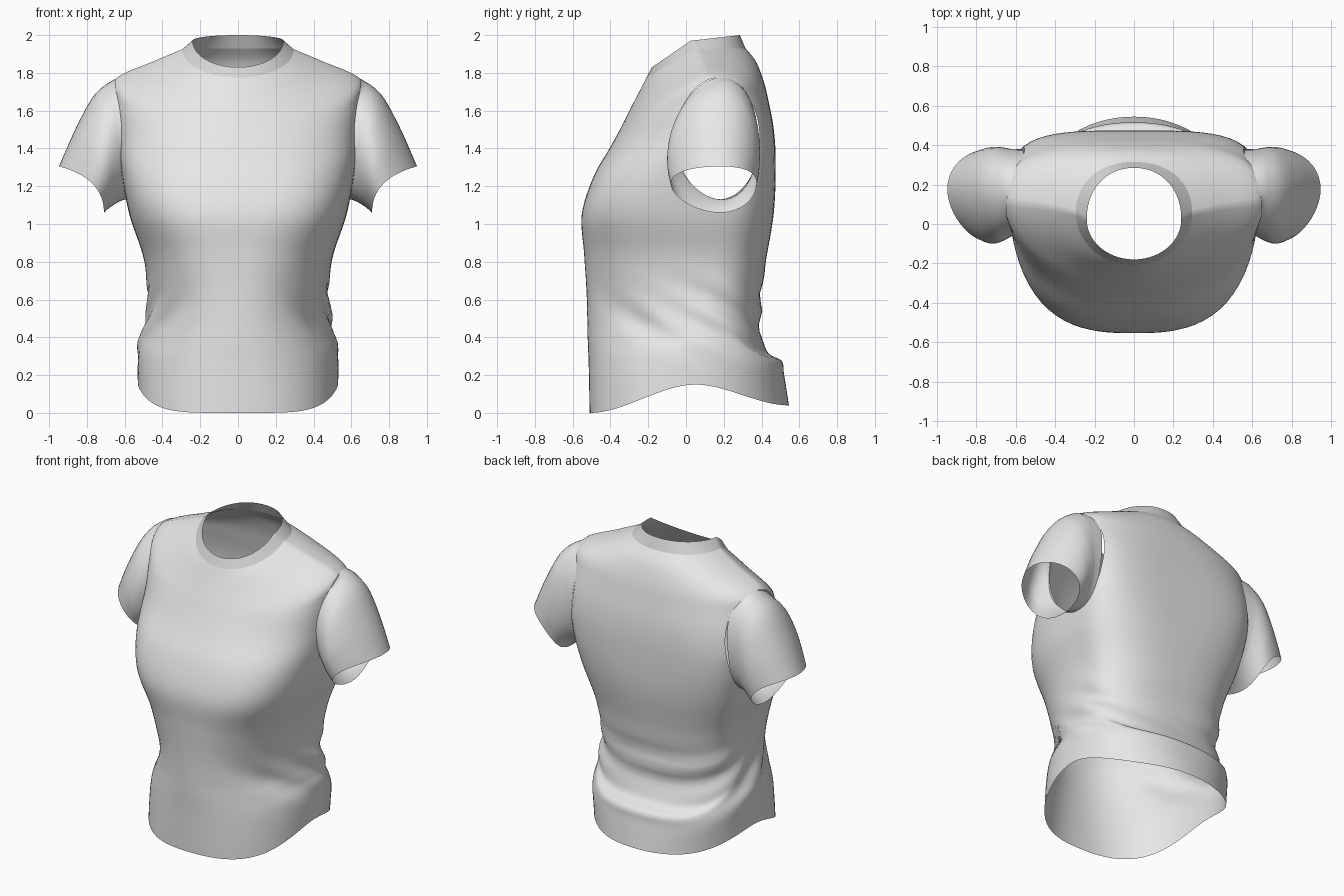
import bpy, bmesh, math
from mathutils import Vector
from mathutils.bvhtree import BVHTree

if "Cube" in bpy.data.objects:
    bpy.data.objects.remove(bpy.data.objects["Cube"])

COLS = 96


def material(name, grey):
    m = bpy.data.materials.new(name)
    m.diffuse_color = (grey, grey, grey, 1)
    m.use_nodes = True
    m.node_tree.nodes["Principled BSDF"].inputs["Base Color"].default_value = m.diffuse_color
    return m


FABRIC = material("light grey jersey", 0.8)
RIB = material("grey rib knit", 0.67)


def spline(rows, steps):
    """Catmull-Rom between rows of numbers."""
    out = []
    for i in range(len(rows) - 1):
        p = [rows[max(0, min(len(rows) - 1, i + k))] for k in (-1, 0, 1, 2)]
        for s in range(steps):
            t = s / steps
            out.append([0.5 * (2 * b + (c - a) * t + (2 * a - 5 * b + 4 * c - d) * t * t
                               + (3 * b - a - 3 * c + d) * t ** 3) for a, b, c, d in zip(*p)])
    out.append(list(rows[-1]))
    return out


def loft(name, rings, mat, flip=False):
    """Skin closed rings into an open tube."""
    n = len(rings[0])
    faces = []
    for j in range(len(rings) - 1):
        for i in range(n):
            k = (i + 1) % n
            f = [j * n + i, j * n + k, (j + 1) * n + k, (j + 1) * n + i]
            faces.append(f[::-1] if flip else f)
    me = bpy.data.meshes.new(name)
    me.from_pydata([v for r in rings for v in r], [], faces)
    me.materials.append(mat)
    for p in me.polygons:
        p.use_smooth = True
    ob = bpy.data.objects.new(name, me)
    bpy.context.collection.objects.link(ob)
    return ob


def bump(z, centre, width):
    return math.exp(-((z - centre) / width) ** 2)


def clamp(v):
    return min(1, max(0, v))


def body_ring(row):
    """Rounded cross-section whose height varies from front to side to back."""
    w, yf, yb, zf, zs, zb = row
    # widest point moves back towards the armpit; boxiest at the chest
    ys = 0.14 - (0.09 * ((1.4 - zs) / 1.25) ** 2 if zs < 1.4 else 0.08 * ((zs - 1.4) / 0.52) ** 4)
    nf = 2 + bump(zs, 1.15, 0.38) + 0.35 * bump(zs, 0.1, 0.3) - 0.25 * bump(zs, 1.8, 0.07)
    nb = 2 + 1.8 * bump(zs, 1.35, 0.38) + 0.4 * bump(zs, 0.6, 0.35)
    straight = clamp((zs - 1.5) / 0.4)
    ring = []
    for i in range(COLS):
        a = 2 * math.pi * i / COLS
        c, s = math.cos(a), math.sin(a)
        n = nf if s < 0 else nb
        d = (abs(c) ** n + abs(s) ** n) ** (1 / n)
        t = abs(s) / d
        x, y = w * c / d, ys + (ys - yf if s < 0 else yb - ys) * s / d
        e = t * t * (3 - 2 * t)
        z = zs + ((zf if s < 0 else zb) - zs) * (e + (t - e) * straight)
        # soft diagonal creases around the waist, fading out at the front
        mask = bump(z, 0.5, 0.17) * clamp((y + 0.45) / 0.5)
        k = 0.011 * mask * (math.sin(34 * (z + 0.6 * y)) + 0.5 * math.sin(23 * (z + 0.3 * y) + 4 * x))
        # long fold sweeping from under the bust down to each side
        k -= 0.02 * bump(z + 0.9 * y, 0.24, 0.12) * bump(z, 0.5, 0.2) * clamp(-4 * y)* clamp(4 * abs(x) - 0.6)
        ring.append(Vector((x + k * c, y + k * s, max(z, 0))))
    return ring


# half width, front y, back y, front z, side z, back z
BODY = [
    (.53, -.51, .545, 0, .15, .04),
    (.53, -.515, .52, .25, .34, .2),
    (.505, -.52, .505, .38, .43, .275),
    (.485, -.522, .425, .48, .53, .33),
    (.48, -.527, .39, .65, .67, .5),
    (.505, -.54, .42, .85, .84, .78),
    (.575, -.552, .465, 1.05, 1.05, 1.06),
    (.622, -.49, .475, 1.25, 1.3, 1.32),
    (.64, -.405, .465, 1.4, 1.5, 1.5),
    (.655, -.35, .435, 1.5, 1.68, 1.66),
    (.64, -.3, .41, 1.6, 1.775, 1.76),
    (.45, -.245, .37, 1.705, 1.86, 1.86),
    (.295, -.21, .315, 1.775, 1.925, 1.93),
]
NECK = (.24, -.18, .285, 1.83, 1.97, 2)

shirt = loft("shirt_body", [body_ring(r) for r in spline(BODY, 6)], FABRIC)
loft("collar_band", [body_ring(r) for r in spline([BODY[-1], NECK], 3)], RIB)

# body surface, used to seat the sleeves
bm = bmesh.new()
bm.from_mesh(shirt.data)
tree = BVHTree.FromBMesh(bm)


def body_x(y, z):
    hit = tree.ray_cast(Vector((1.5, y, z)), Vector((-1, 0, 0)))[0]
    return hit.x if hit and hit.x > 0.4 else 0.6


# armholes, with their edges pulled onto a clean oval
def oval(p):
    return math.hypot((p.y - 0.172) / 0.218, (p.z - 1.452) / 0.322)


holes = [f for f in bm.faces if abs(f.calc_center_median().x) > 0.45
         and oval(f.calc_center_median()) < 0.98]
bmesh.ops.delete(bm, geom=holes, context='FACES')
for v in bm.verts:
    r = oval(v.co)
    if v.is_boundary and abs(v.co.x) > 0.4 and 0.8 < r < 1.2:
        y, z = 0.172 + (v.co.y - 0.172) / r, 1.452 + (v.co.z - 1.452) / r
        v.co = (math.copysign(body_x(y, z), v.co.x), y, z)
bm.to_mesh(shirt.data)
bm.free()

# sleeve: top x, top z, underside x, underside z, front y, back y
SLEEVE = [
    (.64, 1.775, .6, 1.13, -.06, .38),
    (.755, 1.69, .635, 1.115, -.09, .39),
    (.855, 1.515, .675, 1.09, -.1, .39),
    (.948, 1.305, .71, 1.06, -.08, .375),
]


def sleeve_ring(row, side, t):
    tx, tz, bx, bz, y0, y1 = row
    bow = 0.06 * t
    ring = []
    for i in range(48):
        a = 2 * math.pi * i / 48
        c, u = math.cos(a), (1 + math.sin(a)) / 2
        y = (y0 + y1) / 2 + (y1 - y0) / 2 * c + 0.03 * (1 - c * c)
        x = bx + (tx - bx) * u - bow * c * c
        z = bz + (tz - bz) * u + 0.5 * bow * c * c
        if t == 0:
            x = body_x(y, z) - 0.003
        ring.append(Vector((side * x, y, z)))
    return ring


for side, label in ((1, "left"), (-1, "right")):
    rows = spline(SLEEVE, 5)
    loft(label + "_sleeve", [sleeve_ring(r, side, j / (len(rows) - 1)) for j, r in enumerate(rows)],
         FABRIC, flip=side < 0)
